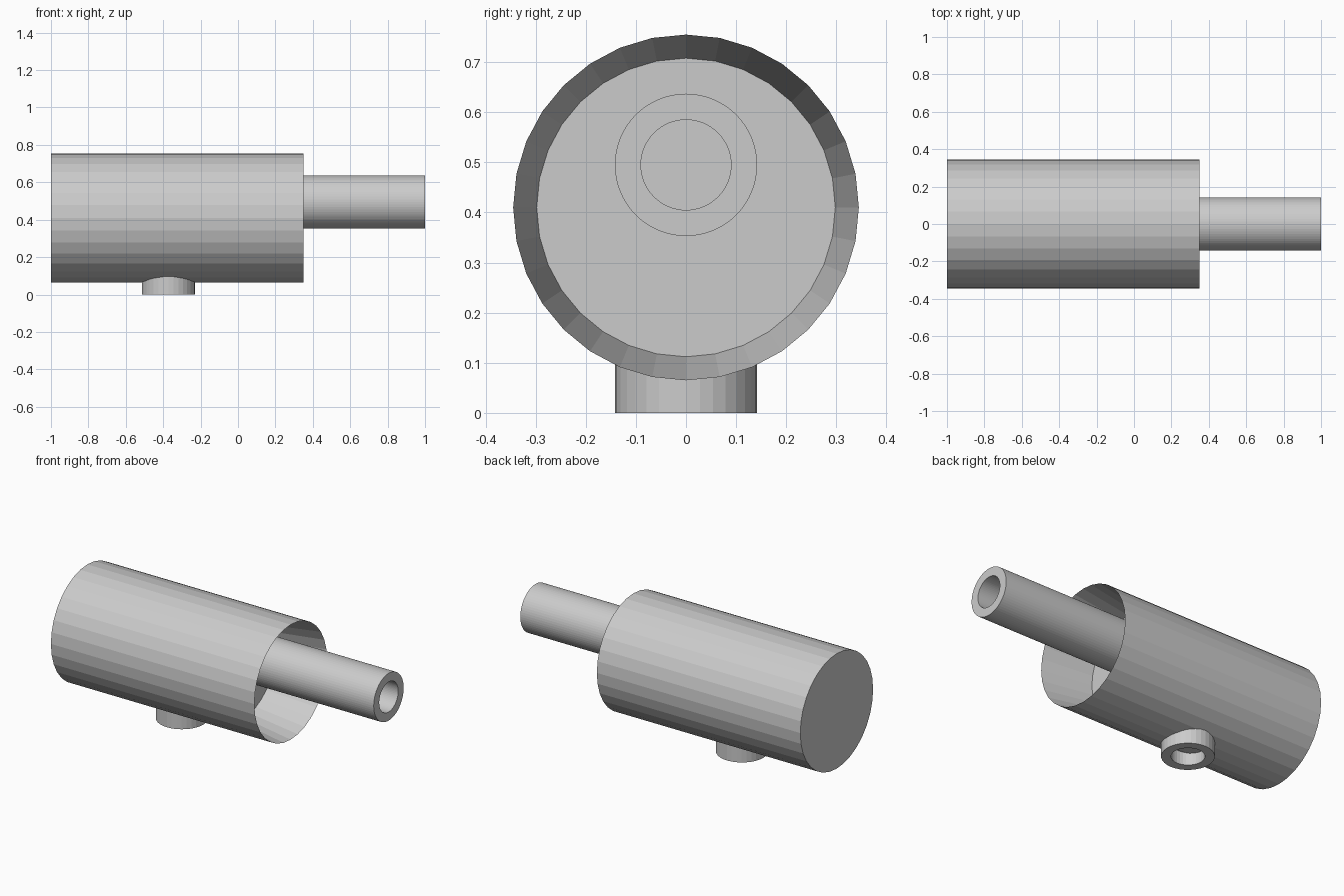
import bpy, bmesh
from math import tau
from mathutils import Matrix

if "Cube" in bpy.data.objects:
    bpy.data.objects.remove(bpy.data.objects["Cube"])


def lathe(name, profile, sides, matrix, closed=False):
    """Revolve (x, radius) points about the x axis, then place the result."""
    bm = bmesh.new()
    vs = [bm.verts.new((x, 0, r)) for x, r in profile]
    edges = [bm.edges.new(p) for p in zip(vs, vs[1:])]
    if closed:
        edges.append(bm.edges.new((vs[-1], vs[0])))
    bmesh.ops.spin(bm, geom=vs + edges, axis=(1, 0, 0), cent=(0, 0, 0),
                   angle=tau, steps=sides, use_duplicate=False)
    bmesh.ops.remove_doubles(bm, verts=bm.verts, dist=1e-5)
    # turn cap fans into single flat faces
    poles = [v for v in bm.verts if abs(v.co.y) + abs(v.co.z) < 1e-5]
    if poles:
        bmesh.ops.dissolve_verts(bm, verts=poles)
    bmesh.ops.recalc_face_normals(bm, faces=bm.faces)
    bm.transform(matrix)
    mesh = bpy.data.meshes.new(name)
    bm.to_mesh(mesh)
    bm.free()
    obj = bpy.data.objects.new(name, mesh)
    bpy.context.collection.objects.link(obj)
    return obj


def pipe(name, start, end, sides, matrix):
    outer, bore = 0.142, 0.09
    return lathe(name, [(start, bore), (start, outer), (end, outer), (end, bore)],
                 sides, matrix, closed=True)


# main drum with a tapered recess in its open end
lathe("body", [(-1, 0), (-1, 0.345), (0.35, 0.345), (0.04, 0.298), (0.04, 0)],
      32, Matrix.Translation((0, 0, 0.41)))

# long pipe rising from the recess floor, set above the drum axis
pipe("outlet_pipe", 0.03, 1.0, 64, Matrix.Translation((0, 0, 0.495)))

# short pipe under the drum
pipe("inlet_pipe", 0.0, 0.16, 32,
     Matrix.Translation((-0.372, 0, 0)) @ Matrix.Rotation(-tau / 4, 4, 'Y'))
